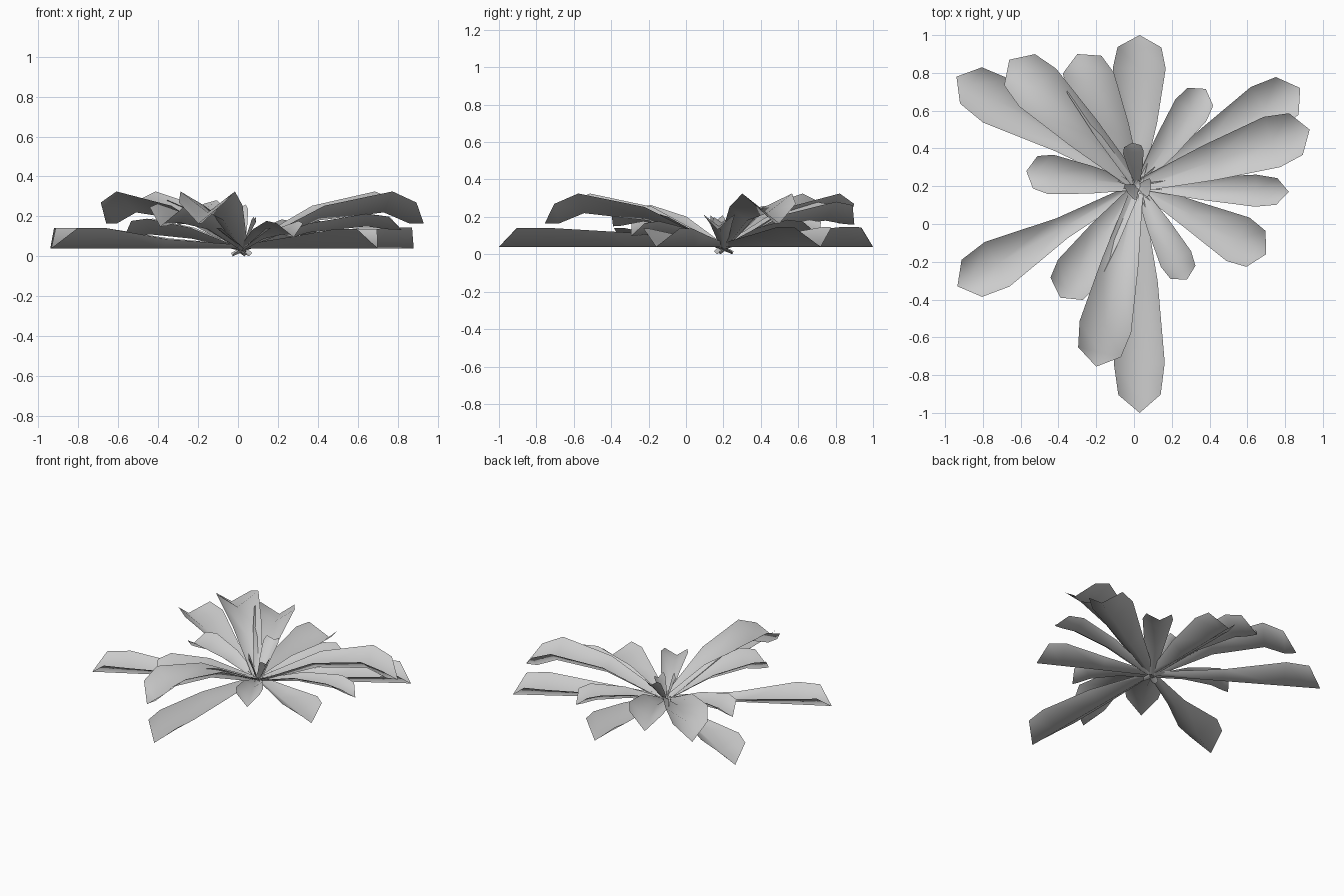
import bpy
from mathutils import Vector

if "Cube" in bpy.data.objects:
    bpy.data.objects.remove(bpy.data.objects["Cube"])

CENTRE = Vector((0.02, 0.2, 0))
ROWS = (0.42, 0.78, 0.92)            # rows along each leaf, as share of its length


def leaf(name, tip, half, base, spine, mid=0.7, fold=0.75):
    """Folded leaf: low spine, raised edges, pointed tip.
    base = (offset along leaf, height), spine = heights of the three rows and the tip."""
    end = Vector((tip[0], tip[1], 0))
    axis = end - CENTRE
    length = axis.length
    axis.normalize()
    side = Vector((-axis.y, axis.x, 0))
    stations = [(base[0], base[1], half * 0.16)]
    for t, z, w in zip(ROWS, spine, (mid, 1.0, 0.83)):
        stations.append((t * length, z, half * w))
    verts, faces = [], []
    for i, (d, z, w) in enumerate(stations):
        c = CENTRE + axis * d
        c.z = z
        rise = w * fold * (1.2 if i == 3 else 1.0)
        for s in (-1, 0, 1):
            verts.append(c + side * w * s + Vector((0, 0, rise * abs(s))))
    for r in range(3):
        for c in range(2):
            a = r * 3 + c
            faces.append((a, a + 1, a + 4, a + 3))
    # tip triangles
    verts.append(Vector((tip[0], tip[1], spine[3])))
    faces += [(9, 10, 12), (10, 11, 12)]
    mesh = bpy.data.meshes.new(name)
    mesh.from_pydata(verts, [], faces)
    mesh.shade_smooth()
    ob = bpy.data.objects.new(name, mesh)
    bpy.context.collection.objects.link(ob)


# lowest ring: six straight leaves lying flat
# tip x, tip y, half width, mid width share
ground = [(0.88, 0.72, 0.14, 0.6), (0.03, 1.0, 0.14, 0.7), (-0.94, 0.78, 0.135, 0.5),
          (-0.935, -0.33, 0.135, 0.45), (0.03, -1.0, 0.135, 0.75), (0.7, -0.16, 0.13, 0.6)]
for i, (x, y, w, m) in enumerate(ground):
    leaf(f"lower_leaf_{i + 1}", (x, y), w, (0.0, 0.04), (0.04,) * 4, m)

# middle ring: six shorter, slightly arched leaves
# tip x, tip y, half width, spine height
middle = [(0.82, 0.17, 0.085, 0.15), (0.38, 0.715, 0.1, 0.11), (-0.3, 0.9, 0.135, 0.18),
          (-0.57, 0.28, 0.105, 0.11), (-0.39, -0.39, 0.125, 0.17), (0.28, -0.295, 0.09, 0.11)]
for i, (x, y, w, h) in enumerate(middle):
    leaf(f"middle_leaf_{i + 1}", (x, y), w, (-0.02, 0.02),
         (h * 0.8, h, h * 0.9, h * 0.88))

# upper ring: three long arched leaves
for i, (x, y) in enumerate([(0.93, 0.5), (-0.66, 0.87), (-0.2, -0.755)]):
    leaf(f"upper_leaf_{i + 1}", (x, y), 0.14, (-0.05, 0.0), (0.18, 0.22, 0.165, 0.165))

# young upright leaves in the heart
for i, (x, y, w, h) in enumerate([(-0.01, 0.43, 0.055, 0.23), (-0.03, 0.16, 0.05, 0.18),
                                  (0.09, 0.19, 0.05, 0.17)]):
    leaf(f"heart_leaf_{i + 1}", (x, y), w, (0.0, 0.02), (h * 0.5, h * 0.85, h * 0.95, h))
